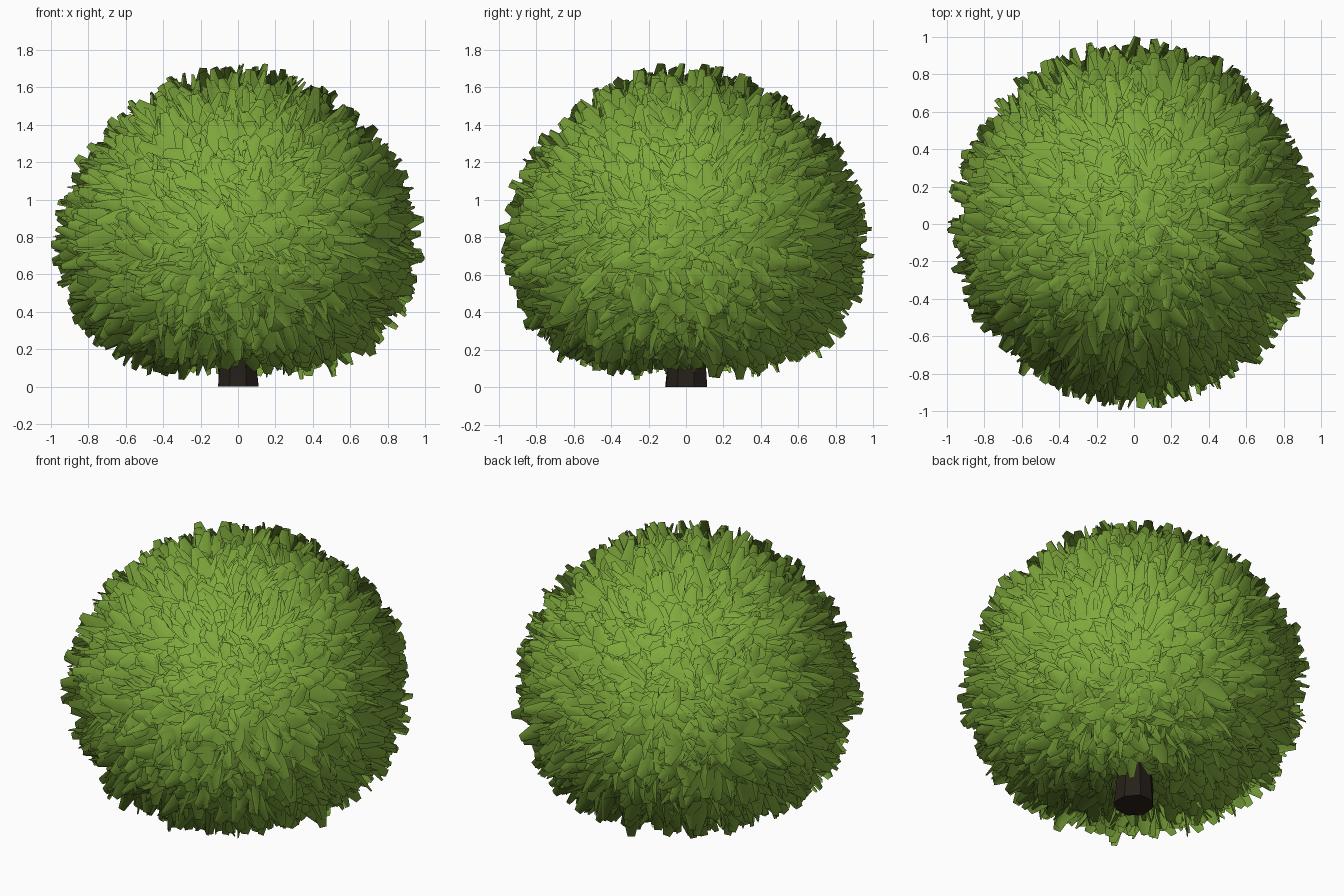
import bpy, bmesh, math, random
from mathutils import Vector

if "Cube" in bpy.data.objects:
    bpy.data.objects.remove(bpy.data.objects["Cube"])

random.seed(7)
CENTRE = Vector((0, 0, 0.76))
LEAVES = 2600
# outer radius of the foliage against elevation in degrees
REACH = [(-90, 0.48), (-75, 0.64), (-60, 0.78), (-45, 0.88), (-30, 0.96),
         (0, 1.0), (30, 0.98), (45, 0.96), (60, 0.96), (90, 0.98)]


def material(name, colour):
    m = bpy.data.materials.new(name)
    m.diffuse_color = (*colour, 1)
    m.use_nodes = True
    m.node_tree.nodes["Principled BSDF"].inputs["Base Color"].default_value = m.diffuse_color
    return m


def finish(bm, name, mat, angle):
    mesh = bpy.data.meshes.new(name)
    bm.to_mesh(mesh)
    bm.free()
    ob = bpy.data.objects.new(name, mesh)
    bpy.context.collection.objects.link(ob)
    mesh.materials.append(mat)
    bpy.ops.object.select_all(action='DESELECT')
    ob.select_set(True)
    bpy.context.view_layer.objects.active = ob
    bpy.ops.object.shade_smooth_by_angle(angle=math.radians(angle))
    return ob


def reach(d):
    e = math.degrees(math.asin(max(-1, min(1, d.z))))
    for (a, ra), (b, rb) in zip(REACH, REACH[1:]):
        if e <= b:
            return ra + (rb - ra) * (e - a) / (b - a)
    return REACH[-1][1]


def jitter(s):
    return Vector([random.uniform(-s, s) for _ in range(3)])


def bridge(bm, lo, hi):
    n = len(lo)
    for i in range(n):
        j = (i + 1) % n
        bm.faces.new((lo[i], lo[j], hi[j], hi[i]))


green = material("leaf green", (0.21, 0.39, 0.045))
brown = material("dark bark", (0.020, 0.014, 0.010))

# leaves: blunt folded blades fanned out evenly all round, soft outward normals
bm = bmesh.new()
normals = []
for i in range(LEAVES):
    z = 1 - 2 * (i + 0.5) / LEAVES
    a = i * math.pi * (3 - math.sqrt(5))
    r = math.sqrt(1 - z * z)
    d = (Vector((r * math.cos(a), r * math.sin(a), z)) + jitter(0.02)).normalized()
    R = reach(d)
    root = CENTRE + d * R * 0.76
    tip = CENTRE + (d + jitter(0.12)).normalized() * R * random.uniform(0.89, 1.01)
    axis = (tip - root).normalized()
    side = axis.cross(jitter(1)).normalized()
    up = side.cross(axis)
    if up.dot(d) < 0:
        side, up = -side, -up
    rows = []
    for t, w, lift in ((0, 0.045, 0.0), (0.55, 0.05, 0.028), (1, 0.021, 0.006)):
        p = root.lerp(tip, t)
        row = [bm.verts.new(p + side * w * k + up * lift * (1 - abs(k)))
               for k in (-1, 0, 1)]
        rows.append(row)
        for v, k in zip(row, (-1, 0, 1)):
            normals.append((d + side * k * 0.35).normalized())
    for lo, hi in zip(rows, rows[1:]):
        for k in (0, 1):
            bm.faces.new((lo[k], lo[k + 1], hi[k + 1], hi[k]))
leaves = finish(bm, "leaves", green, 180)
leaves.data.normals_split_custom_set_from_vertices(normals)

# inner foliage mass that closes the gaps between the leaves
bm = bmesh.new()
bmesh.ops.create_icosphere(bm, subdivisions=4, radius=1)
for v in bm.verts:
    d = v.co.normalized()
    v.co = CENTRE + d * reach(d) * random.uniform(0.77, 0.83)
finish(bm, "inner_foliage", green, 180)

# trunk: faceted and slightly uneven, continuing up inside the foliage
bm = bmesh.new()
SIDES = 8
rings = []
for z, r in ((0.0, 0.118), (0.12, 0.108), (0.38, 0.095), (0.75, 0.05)):
    rings.append([bm.verts.new((math.cos(a) * k, math.sin(a) * k, z))
                  for i in range(SIDES)
                  for a, k in [(2 * math.pi * (i + 0.5) / SIDES,
                                r * random.uniform(0.93, 1.07))]])
for lo, hi in zip(rings, rings[1:]):
    bridge(bm, lo, hi)
bm.faces.new(rings[0][::-1])
bm.faces.new(rings[-1])
finish(bm, "trunk", brown, 30)
